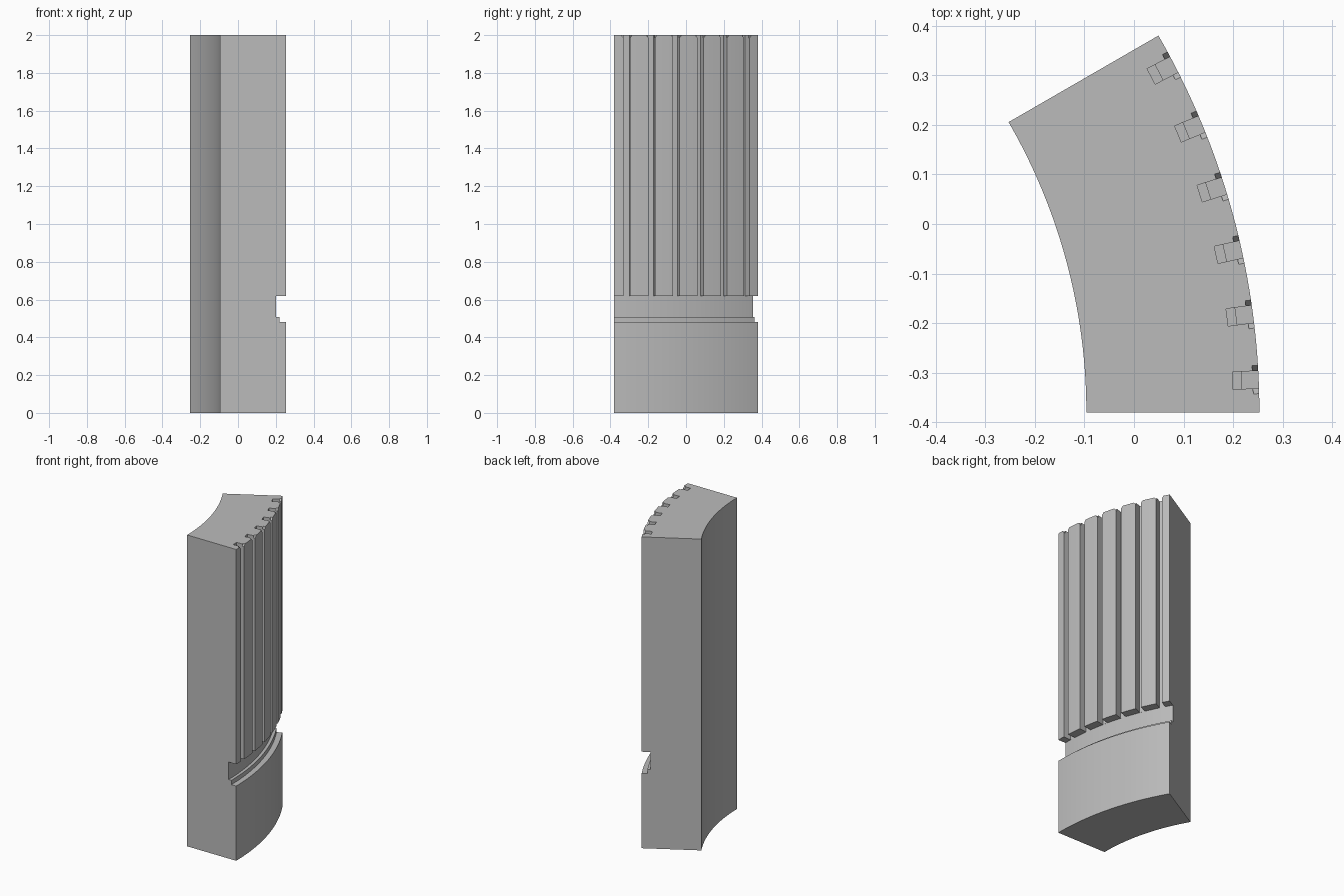
import bpy
import bmesh
from math import radians, cos
from mathutils import Matrix, Vector

if "Cube" in bpy.data.objects:
    bpy.data.objects.remove(bpy.data.objects["Cube"])

SWEEP = radians(30)
R_OUT, R_IN, R_GROOVE, R_STEP = 1.52, 1.171, 1.467, 1.486
HEIGHT, SLOTS = 2.0, 6
SEGMENTS = 36
AXIS = Vector((-(R_OUT + R_IN * cos(SWEEP)) / 2, -R_OUT / 4, 0))

grey = bpy.data.materials.new("plain grey")
grey.use_nodes = True
colour = (0.5, 0.5, 0.5, 1)
grey.diffuse_color = colour
grey.node_tree.nodes["Principled BSDF"].inputs["Base Color"].default_value = colour


def make_object(name, bm):
    bmesh.ops.recalc_face_normals(bm, faces=bm.faces)
    mesh = bpy.data.meshes.new(name)
    bm.to_mesh(mesh)
    bm.free()
    mesh.materials.append(grey)
    obj = bpy.data.objects.new(name, mesh)
    bpy.context.collection.objects.link(obj)
    obj.location = AXIS
    return obj


def sector(name, profile):
    """Turn a closed (radius, height) profile through the sweep angle."""
    bm = bmesh.new()
    rings = []
    for i in range(SEGMENTS + 1):
        turn = Matrix.Rotation(SWEEP * i / SEGMENTS, 3, "Z")
        rings.append([bm.verts.new(turn @ Vector((r, 0, z))) for r, z in profile])
    n = len(profile)
    for a, b in zip(rings, rings[1:]):
        for j in range(n):
            k = (j + 1) % n
            bm.faces.new((a[j], a[k], b[k], b[j]))
    bm.faces.new(rings[0])
    bm.faces.new(rings[-1])
    return make_object(name, bm)


def slot_cutters(name, section, r0, r1):
    """Radial prisms of a (sideways, height) section, one for each slot."""
    bm = bmesh.new()
    for i in range(SLOTS):
        turn = Matrix.Rotation(SWEEP * (i + 0.5) / SLOTS, 3, "Z")
        inner, outer = [[bm.verts.new(turn @ Vector((r, t, z))) for t, z in section]
                        for r in (r0, r1)]
        n = len(section)
        for j in range(n):
            k = (j + 1) % n
            bm.faces.new((inner[j], inner[k], outer[k], outer[j]))
        bm.faces.new(inner)
        bm.faces.new(outer)
    obj = make_object(name, bm)
    obj.hide_render = True
    return obj


# Curved block with the stepped groove around its outer face
block = sector("slotted_sector_block", [
    (R_IN, 0), (R_OUT, 0), (R_OUT, 0.48), (R_STEP, 0.48), (R_STEP, 0.508),
    (R_GROOVE, 0.508), (R_GROOVE, 0.62), (R_OUT, 0.62), (R_OUT, HEIGHT), (R_IN, HEIGHT)])

# Upright slots, open at the top and into the groove
w, top = 0.0175, HEIGHT + 0.05
slots = slot_cutters("slot_cutters", [(-w, 0.6), (w, 0.6), (w, top), (-w, top)],
                     R_GROOVE + 0.0005, R_OUT + 0.05)

# Small sloped lead-ins at the slot mouths
m, drop = 0.0285, 0.015
mouths = slot_cutters("mouth_cutters", [
    (-w, HEIGHT - drop), (w, HEIGHT - drop), (m, HEIGHT), (m, top), (-m, top), (-m, HEIGHT)],
    R_OUT - 0.012, R_OUT + 0.05)

bpy.ops.object.select_all(action="DESELECT")
block.select_set(True)
bpy.context.view_layer.objects.active = block
for cutter in (slots, mouths):
    mod = block.modifiers.new(cutter.name, "BOOLEAN")
    mod.operation = "DIFFERENCE"
    mod.solver = "EXACT"
    mod.object = cutter
    bpy.ops.object.modifier_apply(modifier=mod.name)
    bpy.data.objects.remove(cutter)
bpy.ops.object.shade_smooth_by_angle(angle=radians(20))
